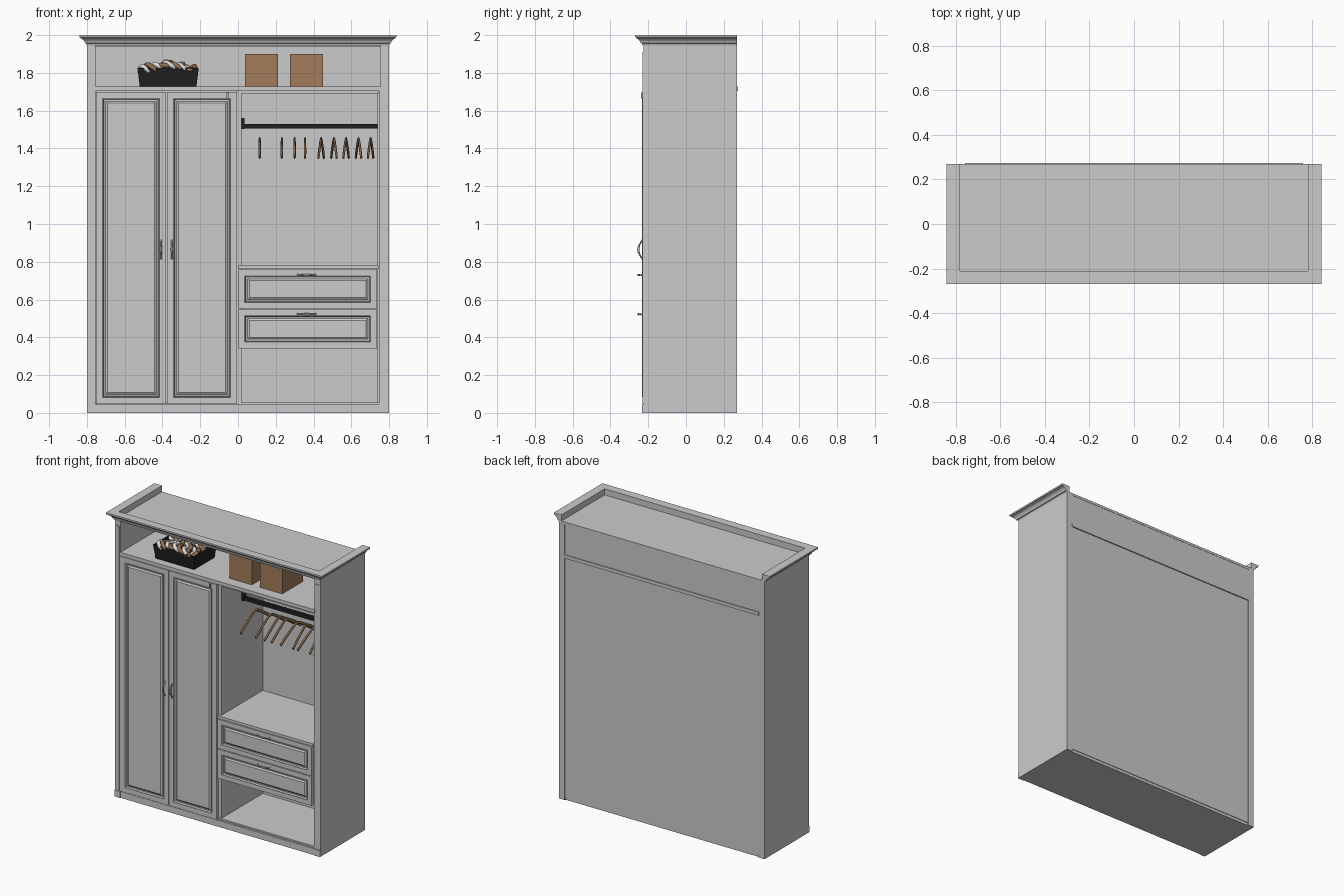
import bpy, bmesh, math, random
from mathutils import Matrix, Vector

if "Cube" in bpy.data.objects:
    bpy.data.objects.remove(bpy.data.objects["Cube"])

random.seed(4)


def material(name, rgb):
    m = bpy.data.materials.new(name)
    m.diffuse_color = (*rgb, 1)
    m.use_nodes = True
    m.node_tree.nodes["Principled BSDF"].inputs["Base Color"].default_value = m.diffuse_color
    return m


GREY = material("painted grey", (0.6, 0.6, 0.6))
METAL = material("handle grey", (0.45, 0.45, 0.45))
BLACK = material("black", (0.015, 0.015, 0.016))
CARD = material("box brown", (0.36, 0.2, 0.105))
WOOD = material("hanger wood", (0.29, 0.165, 0.08))
WHITE = material("white cloth", (0.7, 0.7, 0.7))


def add(name, bm, mat, smooth=False):
    bmesh.ops.recalc_face_normals(bm, faces=bm.faces)
    me = bpy.data.meshes.new(name)
    bm.to_mesh(me)
    bm.free()
    me.materials.append(mat)
    ob = bpy.data.objects.new(name, me)
    bpy.context.collection.objects.link(ob)
    if smooth:
        me.shade_smooth()
    return ob


def cube(x0, x1, y0, y1, z0, z1):
    bm = bmesh.new()
    m = Matrix.Translation(((x0 + x1) / 2, (y0 + y1) / 2, (z0 + z1) / 2))
    m = m @ Matrix.Diagonal((x1 - x0, y1 - y0, z1 - z0, 1))
    bmesh.ops.create_cube(bm, size=1, matrix=m)
    return bm


def box(name, *dims, mat=GREY):
    return add(name, cube(*dims), mat)


def panel_front(name, x0, x1, z0, z1, margin):
    """Door or drawer front: flat frame, sunk moulding, raised centre field."""
    bm = cube(x0, x1, -0.23, -0.21, z0, z1)
    bm.normal_update()
    face = min(bm.faces, key=lambda f: f.calc_center_median().y)
    for thick, depth in ((margin - 0.006, 0), (0.004, 0.003), (0.006, -0.011),
                         (0.012, 0), (0.014, 0.007)):
        bmesh.ops.inset_individual(bm, faces=[face], thickness=thick, depth=depth)
    return add(name, bm, GREY)


def tube(name, pts, radius, mat, widths=None, squash=1.0):
    cu = bpy.data.curves.new(name, 'CURVE')
    cu.dimensions = '3D'
    cu.bevel_depth = radius
    cu.bevel_resolution = 2
    cu.use_fill_caps = True
    cu.resolution_u = 5
    sp = cu.splines.new('BEZIER')
    sp.bezier_points.add(len(pts) - 1)
    for i, (bp, p) in enumerate(zip(sp.bezier_points, pts)):
        bp.co = p
        bp.handle_left_type = bp.handle_right_type = 'AUTO'
        bp.radius = widths[i] if widths else 1
    tmp = bpy.data.objects.new(name + "_path", cu)
    me = bpy.data.meshes.new_from_object(tmp)
    bpy.data.objects.remove(tmp)
    me.transform(Matrix.Diagonal((squash, 1, 1, 1)))
    me.shade_smooth()
    me.materials.clear()
    me.materials.append(mat)
    ob = bpy.data.objects.new(name, me)
    bpy.context.collection.objects.link(ob)
    return ob


# Carcass
for s, side in ((-1, "left"), (1, "right")):
    a, b = sorted((s * 0.755, s * 0.8))
    box(side + "_side", a, b, -0.226, 0.27, 0, 1.955)
    box(side + "_plinth_block", a, b, -0.232, -0.22, 0, 0.045)
    a, b = sorted((s * 0.765, s * 0.794))
    box(side + "_pilaster", a, b, -0.23, -0.22, 0.05, 1.91)
box("plinth", -0.76, 0.76, -0.228, -0.2, 0, 0.045)
box("floor", -0.76, 0.76, -0.215, 0.262, 0.0, 0.055)
box("top_panel", -0.785, 0.785, -0.215, 0.27, 1.94, 1.957)
box("long_shelf", -0.757, 0.757, -0.228, 0.274, 1.703, 1.727)
box("back_left", -0.757, -0.001, 0.25, 0.266, 0.02, 1.95)
box("back_right", 0.001, 0.757, 0.25, 0.266, 0.02, 1.95)
box("back_upper", -0.757, 0.757, 0.252, 0.268, 1.71, 1.95)
box("divider", -0.004, 0.018, -0.21, 0.255, 0.04, 1.71)
box("right_liner", 0.738, 0.757, -0.205, 0.255, 0.04, 1.71)
box("right_cover_strip", 0.748, 0.757, -0.222, -0.2, 0.04, 1.71)
box("drawer_shelf", 0.0, 0.745, -0.228, 0.255, 0.762, 0.78)
box("compartment_header", 0.0, 0.745, -0.215, 0.25, 1.69, 1.705)

# Cornice swept round left, front and right, open at the back
profile = [(-0.02, 1.945), (0, 1.945), (0.004, 1.956), (0.010, 1.958), (0.014, 1.968),
           (0.022, 1.977), (0.032, 1.982), (0.034, 1.988), (0.04, 1.989), (0.04, 2.0),
           (-0.02, 2.0)]
bm = bmesh.new()
rings = []
for sx, at_back in ((-1, True), (-1, False), (1, False), (1, True)):
    rings.append([bm.verts.new((sx * (0.8 + o), 0.27 if at_back else -0.23 - o, z))
                  for o, z in profile])
n = len(profile)
for r0, r1 in zip(rings, rings[1:]):
    for i in range(n):
        j = (i + 1) % n
        bm.faces.new((r0[i], r0[j], r1[j], r1[i]))
bm.faces.new(rings[0])
bm.faces.new(rings[-1])
add("cornice", bm, GREY)

# Doors and drawers
panel_front("left_door", -0.752, -0.381, 0.048, 1.7, 0.055)
panel_front("right_door", -0.375, -0.005, 0.048, 1.7, 0.055)
for name, z0, z1 in (("upper_drawer", 0.552, 0.758), ("lower_drawer", 0.342, 0.547)):
    panel_front(name + "_front", 0.002, 0.735, z0, z1, 0.052)
    box(name + "_box", 0.02, 0.737, -0.211, 0.22, z0 + 0.005, z1 - 0.005)

# Bow handles with round feet
bow = [(-0.05, 0.0), (-0.035, 0.011), (0, 0.022), (0.035, 0.011), (0.05, 0.0)]
fat = [1.3, 0.7, 1.3, 0.7, 1.3]
for name, x in (("left_door_handle", -0.408), ("right_door_handle", -0.35)):
    tube(name, [(x, -0.23 - d, 0.865 + t) for t, d in bow], 0.005, METAL, fat)
for name, z in (("upper_drawer_handle", 0.73), ("lower_drawer_handle", 0.522)):
    tube(name, [(0.363 + t, -0.23 - d, z) for t, d in bow], 0.005, METAL, fat)
box("door_catch", -0.06, -0.05, -0.238, -0.228, 1.665, 1.695, mat=METAL)

# Hanging rail
box("hanging_rail", 0.022, 0.738, 0.018, 0.042, 1.505, 1.53, mat=BLACK)
box("rail_bracket", 0.018, 0.034, 0.012, 0.048, 1.503, 1.562, mat=BLACK)

# Clothes hangers, straight on the left and slightly turned on the right
half = [(0.165, 1.352), (0.12, 1.385), (0.06, 1.425), (0.02, 1.448)]
arm = [(0, -y, z) for y, z in half] + [(0, 0, 1.452)] + [(0, y, z) for y, z in half[::-1]]
for i, x in enumerate((0.115, 0.232, 0.3, 0.355, 0.44, 0.508, 0.572, 0.638, 0.702)):
    h = tube(f"hanger_{i + 1}", arm, 0.01, WOOD,
             [1, 1.1, 1, 0.9, 0.9, 0.9, 1, 1.1, 1], 0.6)
    h.location = (x, 0.03, 0)
    if i > 3:
        h.rotation_euler.z = math.radians(5 if i % 2 else -5)

# Storage boxes
for i, x in enumerate((0.038, 0.275)):
    box(f"storage_box_{i + 1}", x, x + 0.175, -0.15, 0.08, 1.727, 1.9, mat=CARD)

# Tapered open basket
bm = cube(-0.532, -0.208, -0.185, 0.065, 1.727, 1.825)
for v in bm.verts:
    if v.co.z < 1.75:
        v.co.x += 0.012 if v.co.x < -0.37 else -0.012
        v.co.y += 0.012 if v.co.y < -0.06 else -0.012
bm.normal_update()
top = max(bm.faces, key=lambda f: f.calc_center_median().z)
bmesh.ops.inset_individual(bm, faces=[top], thickness=0.008, depth=0)
bmesh.ops.inset_individual(bm, faces=[top], thickness=0.004, depth=-0.05)
add("basket", bm, BLACK)

# Rolled cloth coils heaped in the basket
for i in range(16):
    mat = WOOD if i % 2 else WHITE
    u = (i % 8 + 0.5) / 8
    c = Vector((-0.5 + 0.26 * u, -0.13 if i < 8 else 0.01,
                1.812 + 0.028 * math.sin(math.pi * u)))
    r = random.uniform(0.028, 0.036)
    tilt = random.uniform(-0.5, 0.5)
    loop = [c + Vector((r * math.cos(t), 1.5 * r * math.sin(t), r * tilt * math.cos(t)
                        + 0.008 * math.sin(2 * t)))
            for t in [k * math.tau / 8 for k in range(9)]]
    tube(f"rolled_cloth_{i + 1}", loop, 0.013, mat)
